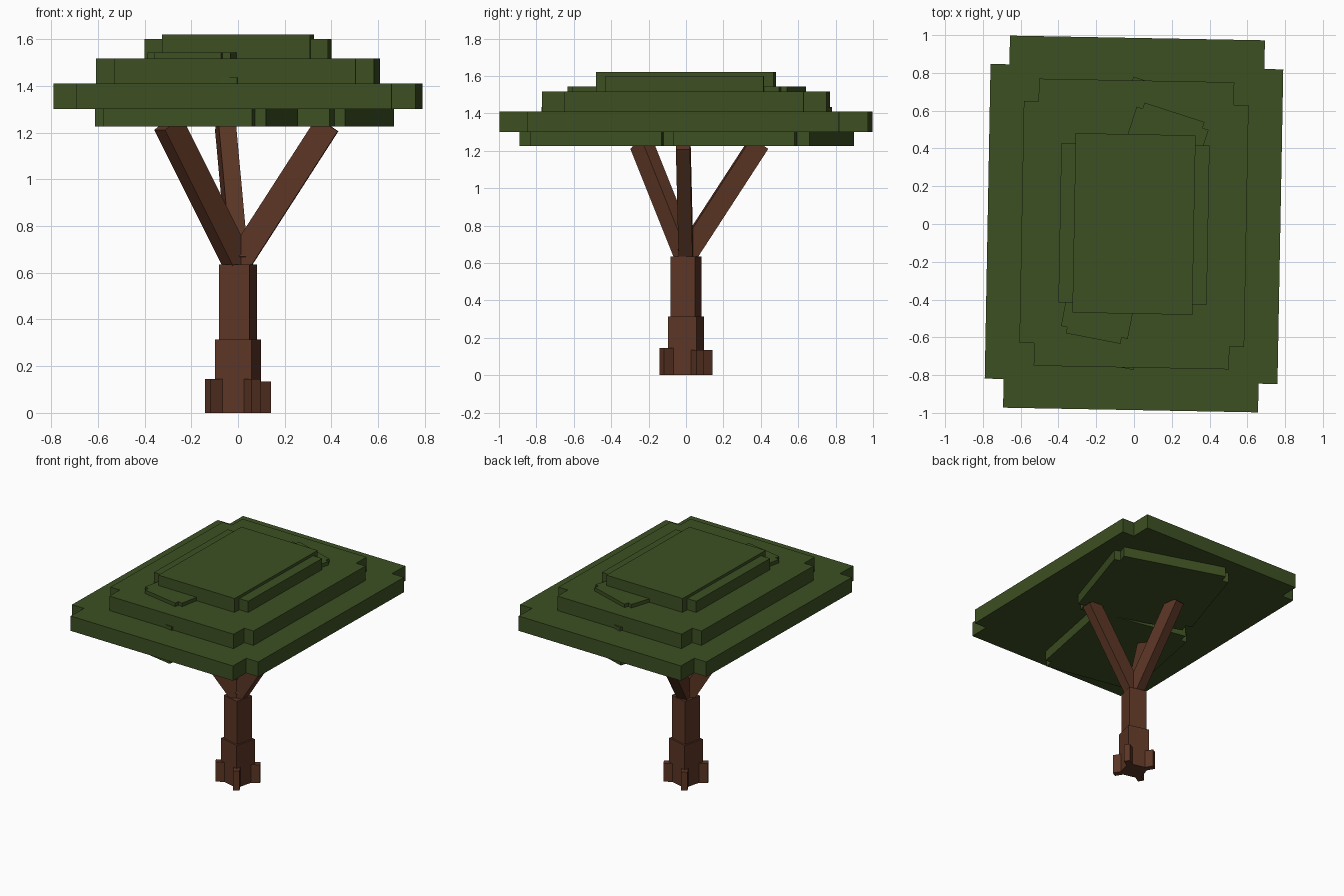
import bpy, bmesh, math
from mathutils import Matrix, Vector

if "Cube" in bpy.data.objects:
    bpy.data.objects.remove(bpy.data.objects["Cube"])


def material(name, rgb):
    m = bpy.data.materials.new(name)
    m.diffuse_color = (*rgb, 1)
    m.use_nodes = True
    m.node_tree.nodes["Principled BSDF"].inputs["Base Color"].default_value = m.diffuse_color
    return m


leaf = material("leaf green", (0.046, 0.080, 0.016))
bark = material("bark brown", (0.105, 0.036, 0.018))


def finish(bm, name, mat):
    bmesh.ops.recalc_face_normals(bm, faces=bm.faces)
    me = bpy.data.meshes.new(name)
    bm.to_mesh(me)
    bm.free()
    me.materials.append(mat)
    ob = bpy.data.objects.new(name, me)
    bpy.context.collection.objects.link(ob)
    return ob


def box(name, size, matrix, mat):
    bm = bmesh.new()
    bmesh.ops.create_cube(bm, size=1, matrix=matrix @ Matrix.Diagonal((*size, 1)))
    return finish(bm, name, mat)


def turned(x, y, z, deg):
    return Matrix.Translation((x, y, z)) @ Matrix.Rotation(math.radians(deg), 4, 'Z')


def slab(name, center, deg, w, l, nx, ny, z0, z1):
    """Rectangle w x l with corners notched by nx, ny, extruded from z0 to z1."""
    a, b = w / 2, l / 2
    quarter = [(a, b - ny), (a - nx, b - ny), (a - nx, b)]
    pts = quarter + [(-x, y) for x, y in reversed(quarter)]
    pts += [(-x, -y) for x, y in pts]
    bm = bmesh.new()
    face = bm.faces.new([bm.verts.new((x, y, z0)) for x, y in pts])
    ext = bmesh.ops.extrude_face_region(bm, geom=[face])
    top = [v for v in ext['geom'] if isinstance(v, bmesh.types.BMVert)]
    bmesh.ops.translate(bm, verts=top, vec=(0, 0, z1 - z0))
    bm.transform(turned(*center, 0, deg))
    return finish(bm, name, leaf)


# Main canopy tiers
slab("canopy_lower", (0, 0), -1.06, 1.55, 1.97, 0.10, 0.152, 1.30, 1.41)
slab("canopy_middle", (0, 0), -1.06, 1.19, 1.52, 0.078, 0.12, 1.405, 1.517)
box("canopy_top_wide", (0.785, 0.845, 0.09), turned(0, 0, 1.555, -1.06), leaf)
box("canopy_top_long", (0.635, 0.95, 0.11), turned(0, 0, 1.565, -1.06), leaf)

# Two smaller leaf clumps, twisted and poking through the main canopy
for side, c, deg, tiers in (
        ("back", (0.149, 0.389), -18, ((0.87, 0.82), (0.60, 0.65), (0.40, 0.425))),
        ("front", (-0.178, -0.41), -11, ((0.745, 0.85), (0.55, 0.645), (0.36, 0.40)))):
    heights = ((1.225, 1.335), (1.33, 1.435), (1.43, 1.543))
    notches = ((0.047, 0.068), (0.035, 0.05), (0.033, 0.033))
    for i in range(3):
        slab(f"{side}_clump_tier_{i + 1}", c, deg, *tiers[i], *notches[i], *heights[i])

# Trunk
box("trunk_lower", (0.16, 0.16, 0.315), turned(0, 0, 0.1575, -14.5), bark)
box("trunk_upper", (0.135, 0.135, 0.335), turned(0, 0, 0.4675, -14.5), bark)

# Roots at the trunk corners
for i in range(4):
    h = (0.135, 0.135, 0.145, 0.145)[i]
    m = turned(0, 0, h / 2, 30.5 + 90 * i) @ Matrix.Translation((0.106, 0, 0))
    box(f"root_{i + 1}", (0.09, 0.045, h), m, bark)

# Branches leaning outwards
base = Vector((0, 0, 0.64))
for i, end in enumerate(((0.383, -0.015, 1.235), (-0.055, 0.39, 1.24), (-0.30, -0.24, 1.24))):
    d = Vector(end) - base
    yaw, lean = math.atan2(d.y, d.x), math.atan2(math.hypot(d.x, d.y), d.z)
    m = (Matrix.Translation(base + d / 2) @ Matrix.Rotation(yaw, 4, 'Z')
         @ Matrix.Rotation(lean, 4, 'Y'))
    box(f"branch_{i + 1}", (0.108, 0.075, d.length), m, bark)
